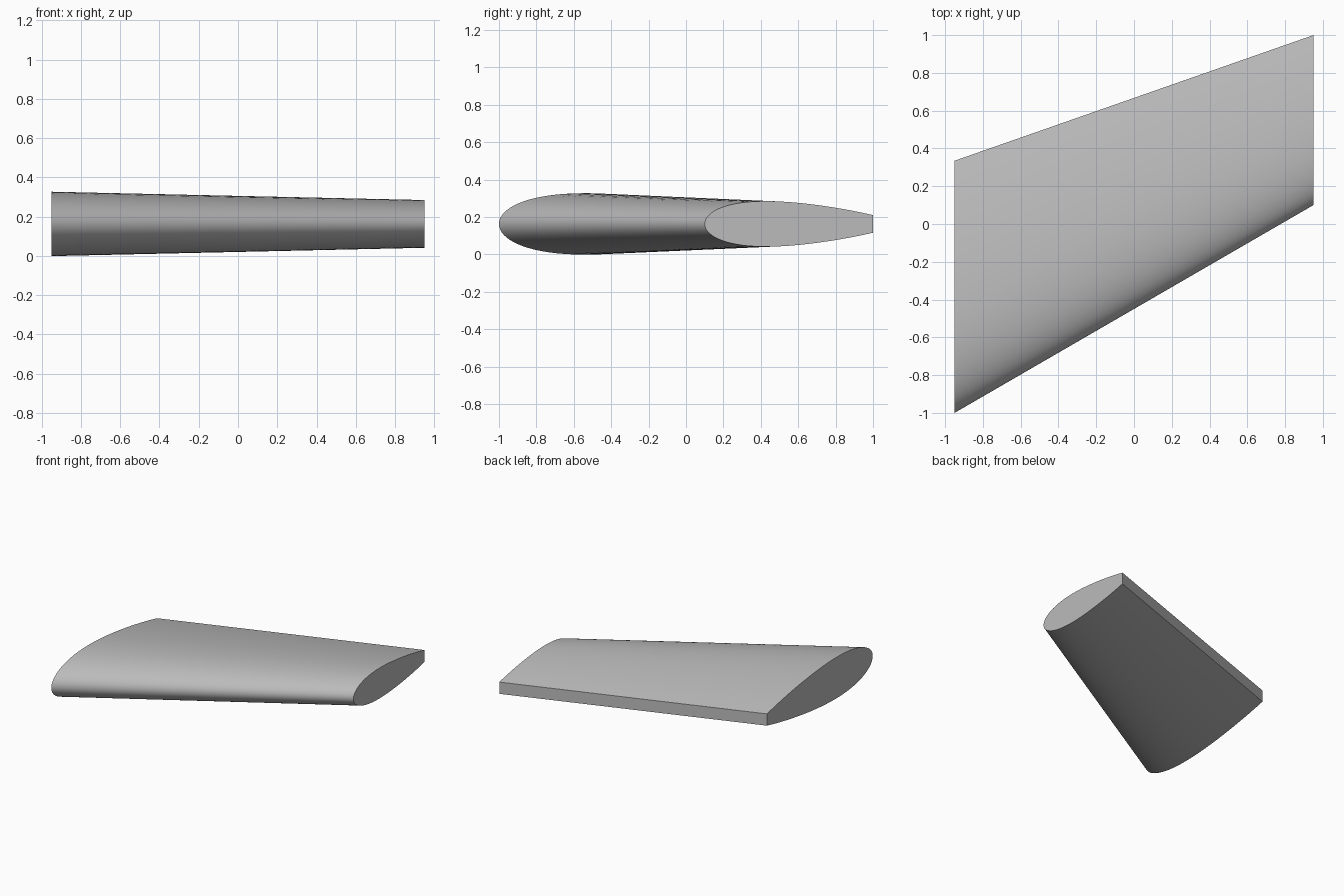
import bpy
import bmesh
import math

if "Cube" in bpy.data.objects:
    bpy.data.objects.remove(bpy.data.objects["Cube"], do_unlink=True)

MID_Z = 0.163        # height of the chord plane
EDGE_HALF = 0.047    # half thickness of the blunt trailing edge
STEPS = 32


def half_thickness(u, peak):
    """Symmetric aerofoil thickened linearly towards a blunt rear edge."""
    foil = 0.2969 * math.sqrt(u) - 0.126 * u - 0.3516 * u**2 + 0.2843 * u**3 - 0.1036 * u**4
    return 10 * peak * foil + EDGE_HALF * u


def section(bm, x, y_front, y_back, peak):
    """Closed ring: upper rear edge, round the nose, to the lower rear edge."""
    ring = []
    for i in range(-STEPS, STEPS + 1):
        u = 1 - math.cos(math.pi / 2 * abs(i) / STEPS)
        side = 1 if i < 0 else -1
        y = y_front + (y_back - y_front) * u
        ring.append(bm.verts.new((x, y, MID_Z + side * half_thickness(u, peak))))
    return ring


grey = bpy.data.materials.new("plain grey")
grey.use_nodes = True
colour = (0.5, 0.5, 0.5, 1)
grey.diffuse_color = colour
grey.node_tree.nodes["Principled BSDF"].inputs["Base Color"].default_value = colour

# Swept, tapered wing lofted between its root and tip sections
bm = bmesh.new()
root = section(bm, -0.95, -1.0, 0.335, 0.149)
tip = section(bm, 0.95, 0.1, 1.0, 0.106)
count = len(root)
for i in range(count):
    j = (i + 1) % count
    bm.faces.new((root[i], root[j], tip[j], tip[i]))

# Flat end caps
bm.faces.new(root)
bm.faces.new(tip)
bmesh.ops.recalc_face_normals(bm, faces=bm.faces)

mesh = bpy.data.meshes.new("wing")
bm.to_mesh(mesh)
bm.free()
mesh.materials.append(grey)
wing = bpy.data.objects.new("wing", mesh)
bpy.context.collection.objects.link(wing)

# Smooth skin with crisp rear edge and ends
bpy.context.view_layer.objects.active = wing
wing.select_set(True)
bpy.ops.object.shade_smooth_by_angle(angle=math.radians(35))
